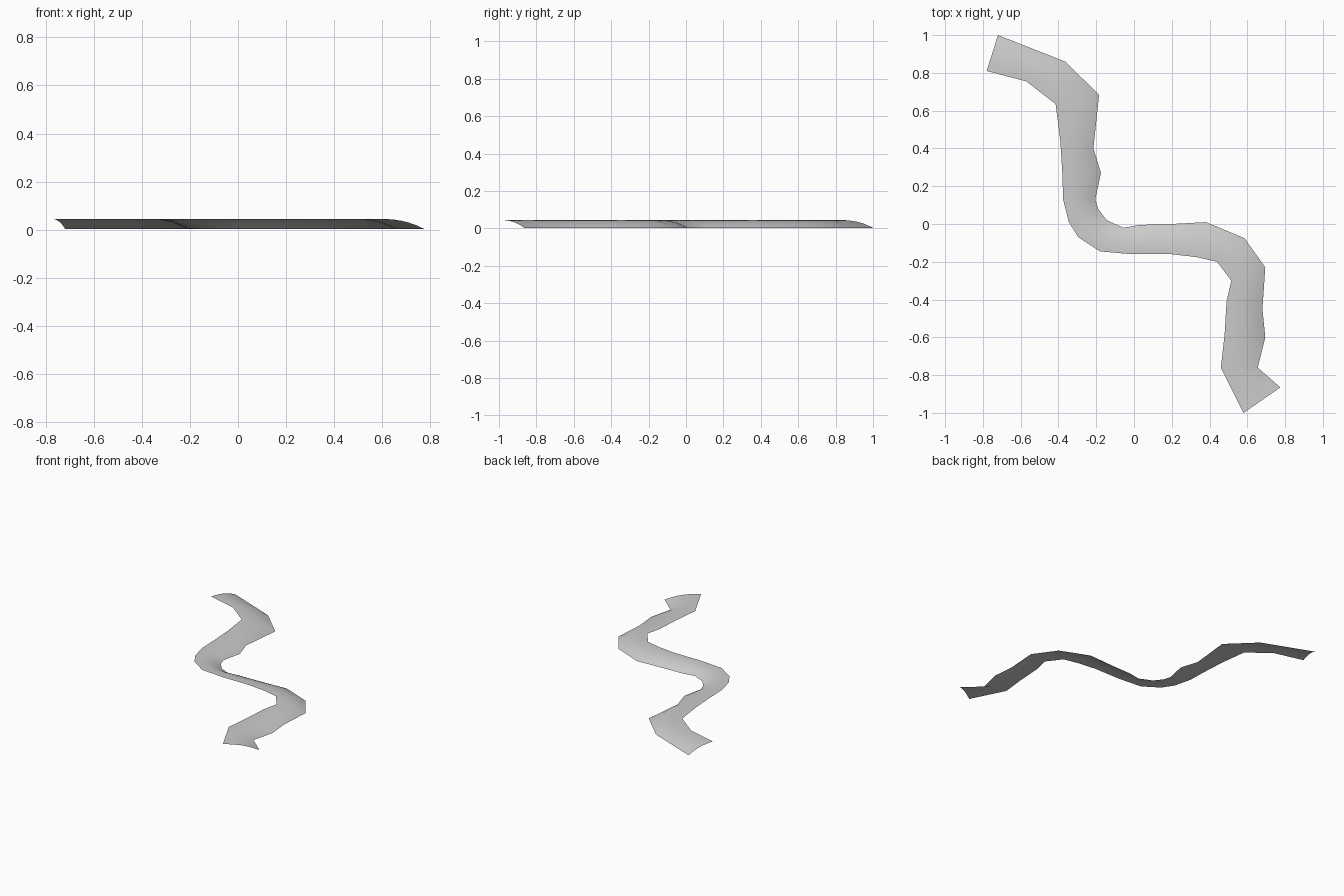
import bpy
import bmesh
from mathutils import Vector

cube = bpy.data.objects.get("Cube")
if cube:
    bpy.data.objects.remove(cube)

# Plan outline: matching points along the raised bank and the low bank
raised_bank = [(-.78, .81), (-.57, .755), (-.415, .635), (-.39, .44), (-.38, .28),
               (-.375, .13), (-.345, .01), (-.295, -.07), (-.18, -.145), (-.01, -.16),
               (.2, -.16), (.33, -.175), (.44, -.2), (.515, -.3), (.49, -.41),
               (.48, -.58), (.46, -.76), (.58, -1)]
low_bank = [(-.72, 1), (-.365, .86), (-.185, .685), (-.215, .4), (-.175, .27),
            (-.205, .13), (-.19, .08), (-.145, .02), (-.055, -.02), (.03, -.005),
            (.2, 0), (.38, .01), (.585, -.075), (.695, -.23), (.68, -.45),
            (.695, -.6), (.655, -.76), (.775, -.865)]

# Cross-section: nearly level at the raised bank, rolling down to the low bank
RAISED, LOW, STEPS = .045, .003, 6


def section_height(t):
    return RAISED - (RAISED - LOW) * t ** 2.5


def make_material(name, colour):
    material = bpy.data.materials.new(name)
    material.use_nodes = True
    material.diffuse_color = colour
    shader = next(n for n in material.node_tree.nodes if n.type == 'BSDF_PRINCIPLED')
    shader.inputs["Base Color"].default_value = colour
    return material


def make_ribbon(name, first_edge, second_edge, material):
    """Loft an open curved sheet between two edges."""
    bm = bmesh.new()
    rows = []
    for a, b in zip(first_edge, second_edge):
        start, end = Vector(a), Vector(b)
        row = []
        for i in range(STEPS + 1):
            t = i / STEPS
            point = start.lerp(end, t)
            row.append(bm.verts.new((point.x, point.y, section_height(t))))
        rows.append(row)
    for row, following in zip(rows, rows[1:]):
        for i in range(STEPS):
            bm.faces.new((row[i], following[i], following[i + 1], row[i + 1]))
    # Keep the sheet facing upwards
    for face in bm.faces:
        face.normal_update()
        if face.normal.z < 0:
            face.normal_flip()
        face.smooth = True
    mesh = bpy.data.meshes.new(name)
    bm.to_mesh(mesh)
    bm.free()
    mesh.materials.append(material)
    ribbon = bpy.data.objects.new(name, mesh)
    bpy.context.collection.objects.link(ribbon)
    return ribbon


grey = make_material("plain grey", (.6, .6, .6, 1))
make_ribbon("winding_ribbon", raised_bank, low_bank, grey)
